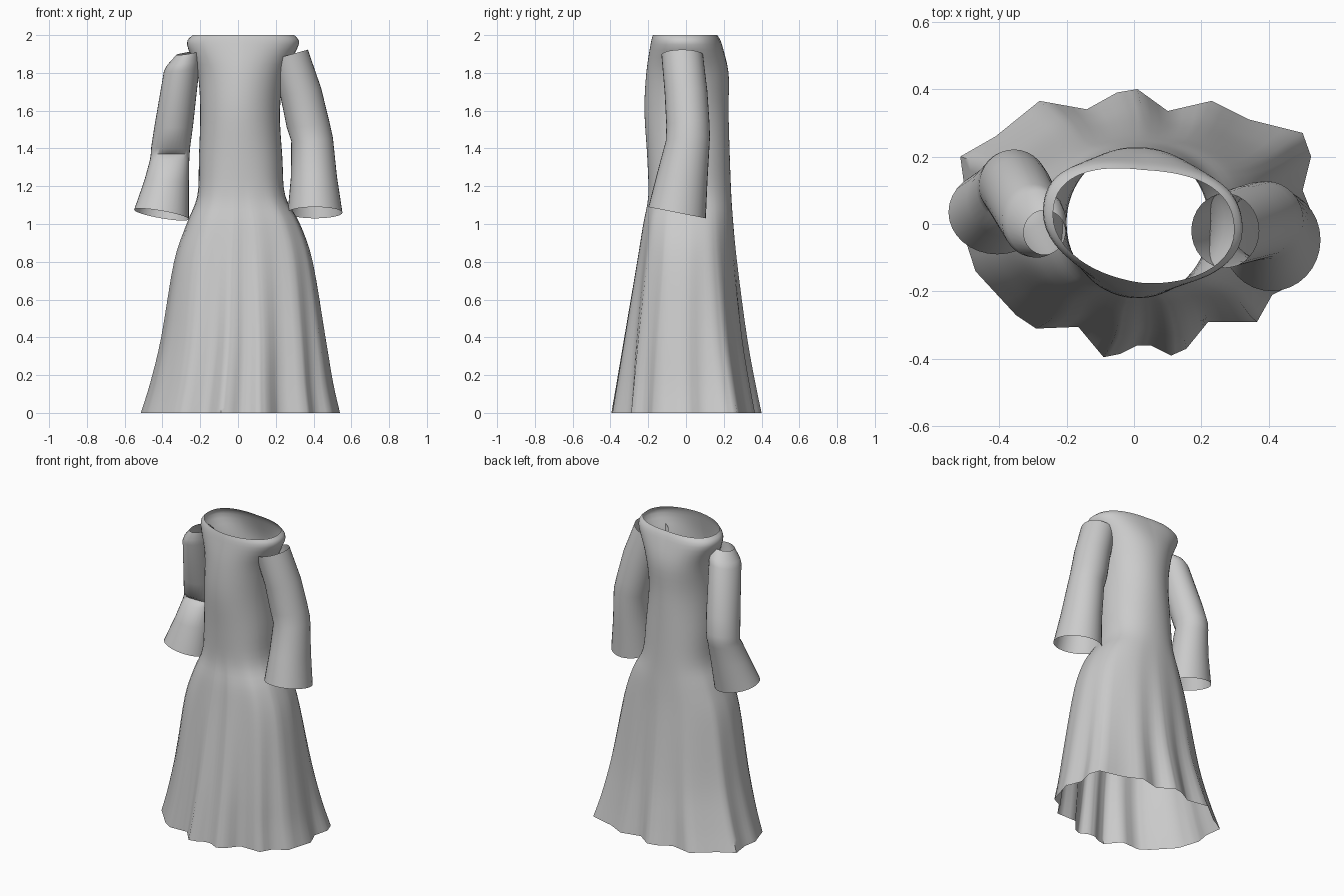
import bpy, bmesh, math

cube = bpy.data.objects.get("Cube")
if cube:
    bpy.data.objects.remove(cube, do_unlink=True)

cloth = bpy.data.materials.new("grey cloth")
cloth.use_nodes = True
colour = (0.6, 0.6, 0.6, 1)
cloth.diffuse_color = colour
cloth.node_tree.nodes["Principled BSDF"].inputs["Base Color"].default_value = colour


def spline(rows, t):
    """Smooth curve through the rows, t running from 0 to len(rows) - 1."""
    i = min(int(t), len(rows) - 2)
    u = t - i
    a, b, c, d = (rows[max(0, min(len(rows) - 1, i + k))] for k in (-1, 0, 1, 2))
    return [q + 0.5 * u * (r - p + u * (2 * p - 5 * q + 4 * r - s + u * (3 * (q - r) + s - p)))
            for p, q, r, s in zip(a, b, c, d)]


def loft(name, rings, angle):
    """Open tube joining equal closed rings, listed from bottom to top."""
    bm = bmesh.new()
    loops = [[bm.verts.new(p) for p in ring] for ring in rings]
    n = len(loops[0])
    for low, high in zip(loops, loops[1:]):
        for i in range(n):
            j = (i + 1) % n
            bm.faces.new((low[i], low[j], high[j], high[i]))
    mesh = bpy.data.meshes.new(name)
    bm.to_mesh(mesh)
    bm.free()
    mesh.materials.append(cloth)
    obj = bpy.data.objects.new(name, mesh)
    bpy.context.collection.objects.link(obj)
    bpy.ops.object.select_all(action='DESELECT')
    bpy.context.view_layer.objects.active = obj
    obj.select_set(True)
    bpy.ops.object.shade_smooth_by_angle(angle=math.radians(angle))


# Pleated hem outline, counter-clockwise from the +x side
hem = [(.54, 0), (.5, .1), (.525, .2), (.5, .27), (.34, .31), (.23, .365), (.1, .335),
       (.01, .4), (-.05, .39), (-.14, .34), (-.28, .365), (-.41, .26), (-.515, .2),
       (-.5, .09), (-.515, 0), (-.47, -.14), (-.35, -.27), (-.29, -.31), (-.165, -.305),
       (-.09, -.395), (-.04, -.385), (.01, -.36), (.05, -.36), (.11, -.39), (.155, -.37),
       (.22, -.29), (.365, -.29), (.41, -.21), (.49, -.17)]
HX, HY, CX = 0.525, 0.38, 0.013
folds = []
for k, (x0, y0) in enumerate(hem):
    x1, y1 = hem[(k + 1) % len(hem)]
    for u in (0, 1 / 3, 2 / 3):
        x, y = (x0 + (x1 - x0) * u - CX) / HX, (y0 + (y1 - y0) * u) / HY
        f = math.hypot(x, y)
        folds.append((x / f, y / f, f))

# Gown sections: height, left x, right x, front y, back y, neck skew,
# fullness of the front corners, fullness of the back corners
sections = [(0, -.512, .538, -.38, .38, 0, 0, 0),
            (.16, -.462, .502, -.355, .352, 0, .015, 0),
            (.4, -.405, .462, -.318, .315, 0, .04, 0),
            (.8, -.338, .395, -.255, .268, 0, .08, .02),
            (1.0, -.272, .328, -.225, .25, 0, .09, .04),
            (1.15, -.215, .25, -.2, .24, 0, .07, .04),
            (1.35, -.207, .235, -.205, .232, 0, .03, .02),
            (1.6, -.2, .222, -.22, .225, 0, 0, 0),
            (1.8, -.215, .25, -.21, .225, .05, 0, .02),
            (1.95, -.27, .322, -.187, .185, .12, .01, .06),
            (2.0, -.24, .297, -.175, .16, .12, .01, .06)]
STEPS = 4
rings = []
for s in range((len(sections) - 1) * STEPS + 1):
    z, xl, xr, yf, yb, skew, front, back = spline(sections, s / STEPS)
    cx, cy, rx, ry = (xl + xr) / 2, (yf + yb) / 2, (xr - xl) / 2, (yb - yf) / 2
    fade = min(1, max(0, 1 - z / 1.2))
    ring = []
    for dx, dy, f in folds:
        # Pleats fade upward, sooner at the back
        w = fade ** (0.9 + 0.8 * max(0, dy))
        g = 1 + (f - 1) * w + (front if dy < 0 else back) * (2 * dx * dy) ** 2
        tilt = skew * rx * dx * (1 if dx < 0 else 0.4)
        ring.append((cx + rx * dx * g, cy + ry * dy * g - tilt, max(0, min(2, z))))
    rings.append(ring)
loft("gown", rings, 60)


def sleeve(name, path, sides=32):
    """Path rows: centre x, y, z, radius x, radius y, tilt along x, tilt along y, front pinch."""
    tube = []
    for cx, cy, cz, rx, ry, tx, ty, pinch in path:
        ring = []
        for i in range(sides):
            c, s = math.cos(math.tau * i / sides), math.sin(math.tau * i / sides)
            push = pinch * max(0, -s) ** 2
            ring.append((cx + rx * c, cy + ry * s + push, cz + tx * c + ty * s))
        tube.append(ring)
    loft(name, tube, 50)


# Flared sleeve on the +x side
sleeve("left_sleeve", [
    (.408, -.047, 1.06, .145, .152, 0, -.03, 0),
    (.402, -.02, 1.25, .122, .134, 0, -.015, 0),
    (.392, .01, 1.45, .11, .117, .01, .01, 0),
    (.37, .01, 1.53, .113, .114, .015, .01, 0),
    (.332, 0, 1.7, .108, .113, .02, .005, 0),
    (.27, -.02, 1.895, .1, .11, .028, 0, 0)])

# Bent sleeve on the -x side, narrow at the shoulder and creased at the elbow
sleeve("right_sleeve", [
    (-.405, .035, 1.05, .145, .125, -.025, -.02, 0),
    (-.378, .075, 1.22, .118, .113, -.01, -.01, 0),
    (-.362, .105, 1.34, .104, .108, 0, 0, .01),
    (-.359, .112, 1.37, .103, .108, 0, 0, .05),
    (-.356, .113, 1.41, .103, .108, 0, .01, .01),
    (-.34, .09, 1.52, .102, .108, 0, .01, 0),
    (-.298, .01, 1.82, .094, .108, .01, .01, 0),
    (-.288, 0, 1.855, .088, .1, .015, .01, 0),
    (-.265, -.025, 1.905, .062, .066, .01, .005, 0)])
